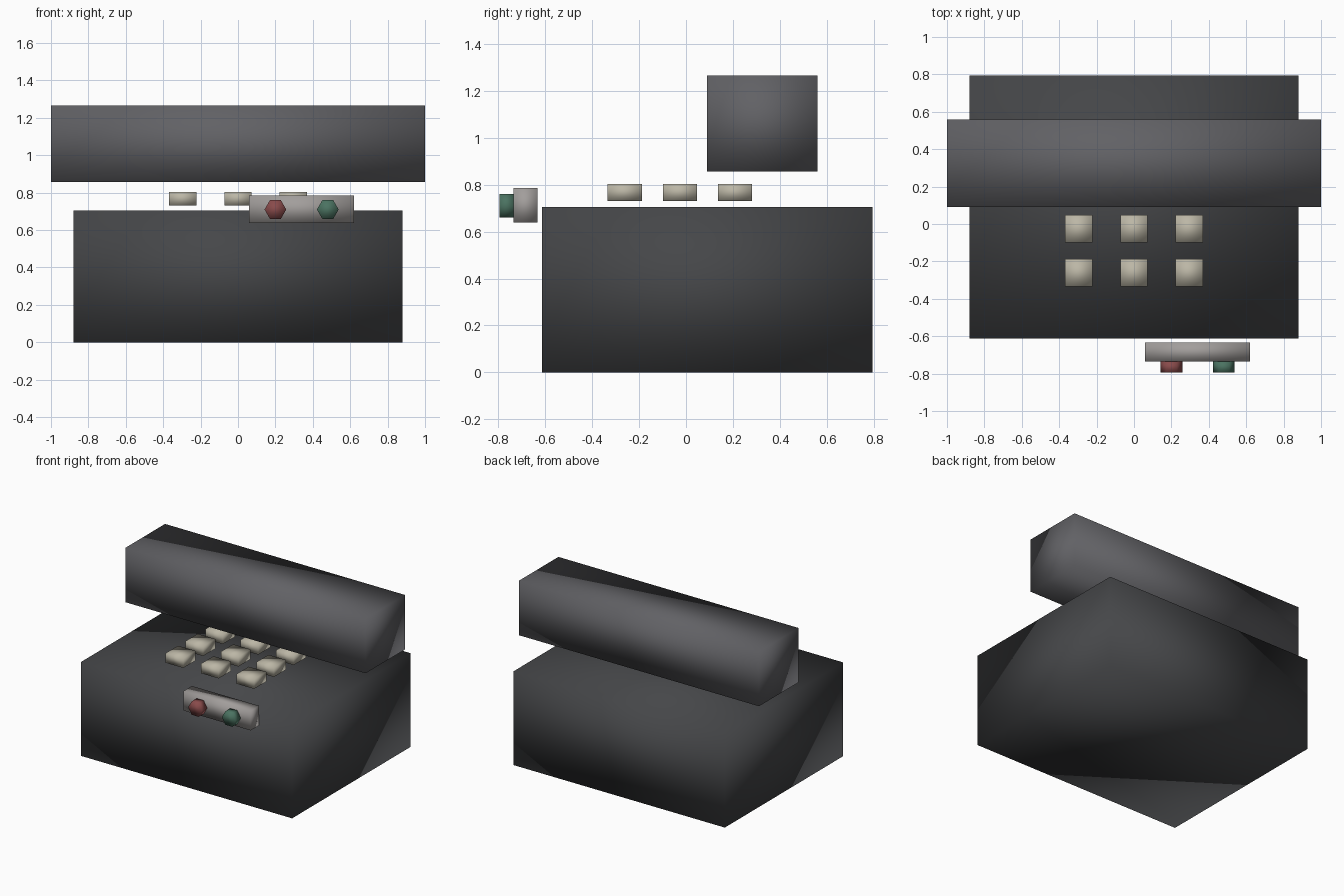
import bpy, math

if "Cube" in bpy.data.objects:
    bpy.data.objects.remove(bpy.data.objects["Cube"])

def material(name, rgb):
    m = bpy.data.materials.new(name)
    m.diffuse_color = (*rgb, 1)
    m.use_nodes = True
    m.node_tree.nodes["Principled BSDF"].inputs["Base Color"].default_value = m.diffuse_color
    return m

def finish(name, mat):
    ob = bpy.context.object
    bpy.ops.object.transform_apply(location=False, rotation=True, scale=True)
    bpy.ops.object.shade_smooth()
    ob.name = name
    ob.data.materials.append(mat)
    return ob

def box(name, x, y, z, mat):
    """Soft-shaded box spanning the given (min, max) ranges."""
    bpy.ops.mesh.primitive_cube_add(size=1, location=[sum(r) / 2 for r in (x, y, z)])
    bpy.context.object.scale = [r[1] - r[0] for r in (x, y, z)]
    return finish(name, mat)

body_mat = material("body_dark", (0.06, 0.062, 0.066))
handset_mat = material("handset_dark", (0.12, 0.12, 0.13))
key_mat = material("key_ivory", (0.50, 0.47, 0.38))
panel_mat = material("panel_grey", (0.36, 0.34, 0.33))
red_mat = material("red", (0.25, 0.07, 0.07))
green_mat = material("green", (0.07, 0.17, 0.12))

# Main body and the handset above it
box("body", (-0.88, 0.88), (-0.613, 0.795), (0, 0.706), body_mat)
box("handset", (-1, 1), (0.09, 0.56), (0.856, 1.266), handset_mat)

# Three by three keypad
for row, y in enumerate((-0.261, -0.026, 0.209)):
    for col, x in enumerate((-0.295, 0, 0.295)):
        box(f"key_{row}_{col}", (x - 0.073, x + 0.073), (y - 0.073, y + 0.073),
            (0.731, 0.804), key_mat)

# Front button panel
box("button_panel", (0.06, 0.62), (-0.735, -0.633), (0.639, 0.785), panel_mat)

# Hexagonal buttons facing forward, points to left and right
for name, x, mat in (("red_button", 0.2, red_mat), ("green_button", 0.48, green_mat)):
    bpy.ops.mesh.primitive_cylinder_add(vertices=6, radius=0.058, depth=0.06,
                                        location=(x, -0.765, 0.71))
    bpy.context.object.rotation_euler = (math.pi / 2, math.pi / 6, 0)
    ob = finish(name, mat)
    # Turn so a point lies on the x axis
    verts = ob.data.vertices
    if max(v.co.x for v in verts) < 0.057:
        ob.rotation_euler.y = math.pi / 6
        bpy.ops.object.transform_apply(location=False, rotation=True, scale=False)
